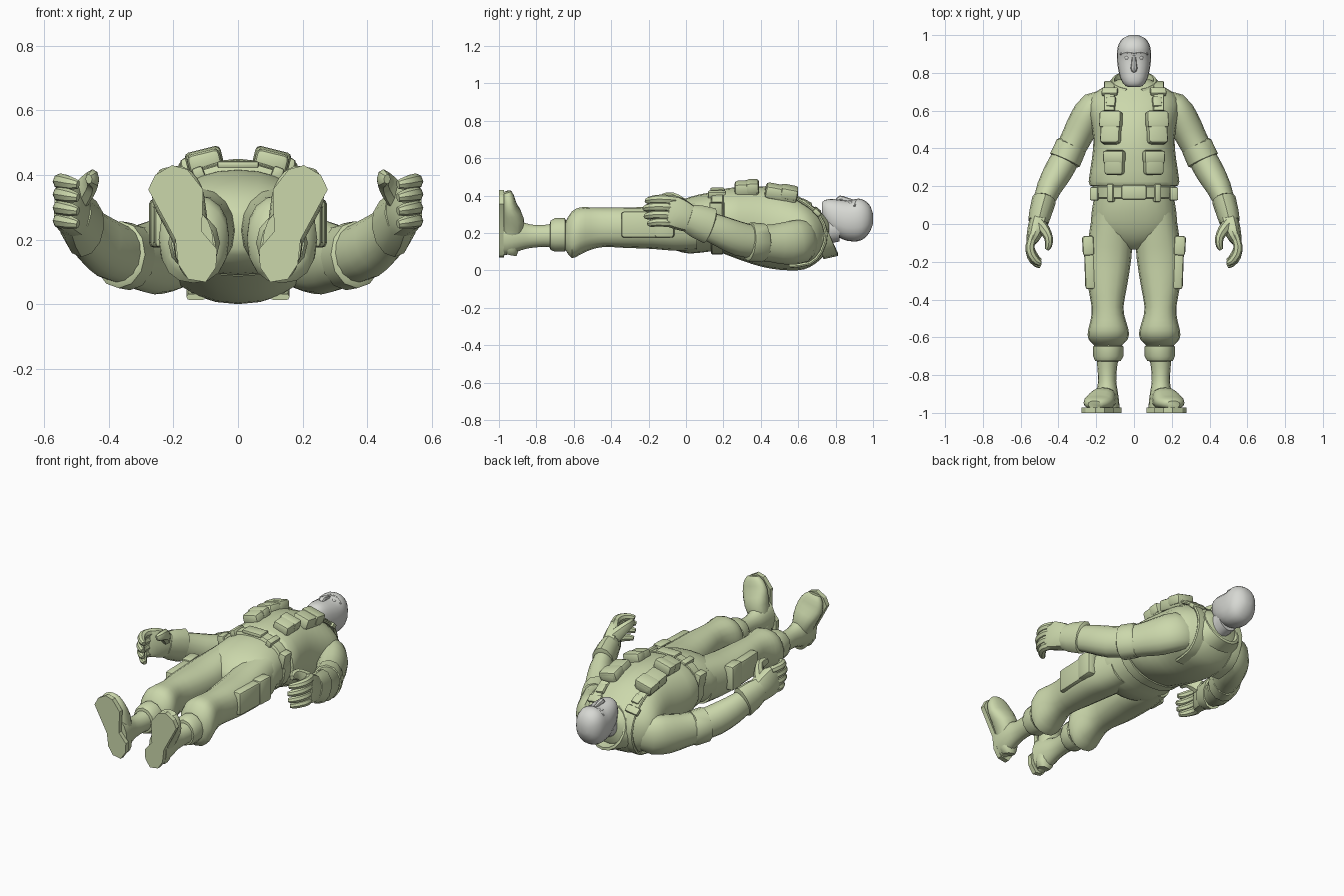
import bpy, bmesh, math
from mathutils import Vector, Matrix
from mathutils.bvhtree import BVHTree


def material(name, rgb):
    m = bpy.data.materials.new(name)
    m.diffuse_color = (*rgb, 1)
    return m


GREEN = material("pale olive", (0.60, 0.685, 0.41))
GREY = material("light grey", (0.68, 0.69, 0.655))


def finish(bm, name, mat=GREEN, mirror=False, angle=40):
    """Turn a bmesh into an object, with a mirrored twin if asked."""
    bmesh.ops.recalc_face_normals(bm, faces=bm.faces)
    for side in (("right", "left") if mirror else ("",)):
        if side == "left":
            bmesh.ops.scale(bm, vec=(-1, 1, 1), verts=bm.verts)
            bmesh.ops.reverse_faces(bm, faces=bm.faces)
        me = bpy.data.meshes.new(name)
        bm.to_mesh(me)
        me.materials.append(mat)
        ob = bpy.data.objects.new((side + "_" + name).strip("_"), me)
        bpy.context.collection.objects.link(ob)
        bpy.ops.object.select_all(action="DESELECT")
        ob.select_set(True)
        bpy.context.view_layer.objects.active = ob
        bpy.ops.object.shade_smooth_by_angle(angle=math.radians(angle))
    bm.free()
    return ob


def catmull(rows, sub):
    out = []
    for i in range(len(rows) - 1):
        a, b, c, d = (rows[max(i - 1, 0)], rows[i], rows[i + 1], rows[min(i + 2, len(rows) - 1)])
        for k in range(sub):
            t = k / sub
            out.append([0.5 * (2 * q + (r - p) * t + (2 * p - 5 * q + 4 * r - s) * t * t
                               + (3 * q - p - 3 * r + s) * t ** 3) for p, q, r, s in zip(a, b, c, d)])
    return out + [list(rows[-1])]


def tube(name, rows, mat=GREEN, mirror=False, axis=None, up=(0, 0, 1), n=16, p=2.0, sub=2):
    """Loft rings (x, y, z, half width, half height) along a path."""
    rows = catmull(rows, sub)
    bm = bmesh.new()
    rings = []
    for i, (x, y, z, ru, rv) in enumerate(rows):
        t = Vector(axis) if axis else (Vector(rows[min(i + 1, len(rows) - 1)][:3]) - Vector(rows[max(i - 1, 0)][:3]))
        t.normalize()
        u = t.cross(Vector(up)).normalized()
        v = u.cross(t)
        ring = []
        for k in range(n):
            c, s = math.cos(2 * math.pi * k / n), math.sin(2 * math.pi * k / n)
            du = math.copysign(abs(c) ** (2 / p), c) * ru
            dv = math.copysign(abs(s) ** (2 / p), s) * rv
            ring.append(bm.verts.new(Vector((x, y, z)) + u * du + v * dv))
        rings.append(ring)
    for a, b in zip(rings, rings[1:]):
        for k in range(n):
            bm.faces.new((a[k], a[(k + 1) % n], b[(k + 1) % n], b[k]))
    bm.faces.new(rings[0])
    bm.faces.new(rings[-1])
    return finish(bm, name, mat, mirror)


def body(name, rows, **kw):
    """Loft along y from rows of (y, x centre, half width, back z, front z)."""
    return tube(name, [(x, y, (b + f) / 2, r, (f - b) / 2) for y, x, r, b, f in rows], axis=(0, 1, 0), **kw)


def box(name, loc, size, rot=(0, 0, 0), bevel=0.012, mirror=False, mat=GREEN):
    bm = bmesh.new()
    bmesh.ops.create_cube(bm, size=1)
    bmesh.ops.scale(bm, vec=size, verts=bm.verts)
    bmesh.ops.bevel(bm, geom=bm.edges[:], offset=bevel, segments=2, profile=0.5, affect="EDGES")
    m = Matrix.Identity(4)
    for a, ax in zip(rot, "XYZ"):
        m = Matrix.Rotation(math.radians(a), 4, ax) @ m
    bmesh.ops.transform(bm, matrix=Matrix.Translation(loc) @ m, verts=bm.verts)
    return finish(bm, name, mat, mirror)


# Jacket torso and trouser hips
torso = body("jacket", [
    (0.20, 0, 0.225, 0.09, 0.43), (0.225, 0, 0.24, 0.08, 0.44), (0.35, 0, 0.222, 0.035, 0.45),
    (0.45, 0, 0.215, 0.01, 0.445), (0.55, 0, 0.232, 0.0, 0.42), (0.63, 0, 0.245, 0.005, 0.38),
    (0.69, 0, 0.215, 0.035, 0.335), (0.735, 0, 0.14, 0.075, 0.30), (0.765, 0, 0.085, 0.11, 0.27)], n=24, p=2.15)
body("hips", [(0.22, 0, 0.21, 0.11, 0.415), (0.12, 0, 0.215, 0.10, 0.415), (0.02, 0, 0.228, 0.09, 0.392),
              (-0.05, 0, 0.20, 0.105, 0.362), (-0.10, 0, 0.13, 0.13, 0.325), (-0.135, 0, 0.06, 0.17, 0.28)],
     n=24, p=2.2)

# Belt with buckle and loops
body("belt", [(0.135, 0, 0.216, 0.09, 0.428), (0.14, 0, 0.222, 0.085, 0.434), (0.195, 0, 0.224, 0.085, 0.438),
              (0.2, 0, 0.218, 0.09, 0.432)], n=24, p=2.2, sub=1)
box("belt_buckle", (0, 0.168, 0.432), (0.13, 0.075, 0.022), bevel=0.008)
box("belt_loop", (0.122, 0.165, 0.405), (0.035, 0.095, 0.04), (0, 20, 0), 0.008, True)
box("belt_side_loop", (0.205, 0.16, 0.32), (0.045, 0.07, 0.09), (0, 10, 0), 0.008, True)

# Chest pouches with flaps
for name, y, z, sx, sy, tilt in (("upper", 0.51, 0.415, 0.108, 0.175, -11), ("lower", 0.325, 0.440, 0.104, 0.13, 3)):
    x = 0.12 if name == "upper" else 0.103
    box(name + "_pouch", (x, y, z), (sx, sy, 0.07), (tilt, 14, 0), 0.018, True)
    box(name + "_pouch_flap", (x + 0.002, y + sy * 0.24, z + 0.009 + (-0.006 if name == "upper" else 0)),
        (sx + 0.01, sy * 0.52, 0.06), (tilt, 14, 0), 0.014, True)

# Harness straps wrapped over the shoulders
bm = bmesh.new()
bm.from_mesh(torso.data)
tree = BVHTree.FromBMesh(bm)
bm.free()
rows = []
for y, z in ((0.62, 0.42), (0.67, 0.37), (0.72, 0.30), (0.76, 0.2), (0.72, 0.1), (0.66, 0.04), (0.55, 0.0)):
    hit, normal, _, _ = tree.find_nearest(Vector((0.13, y, z)))
    q = hit + normal * 0.004
    rows.append((0.13, q.y, q.z, 0.010, 0.03))
tube("shoulder_strap", rows, mirror=True, up=(1, 0, 0), n=8, p=4)
box("strap_buckle", (0.128, 0.70, 0.314), (0.085, 0.045, 0.028), (-42, 8, 0), 0.008, True)
box("strap_tab", (0.122, 0.645, 0.358), (0.05, 0.06, 0.026), (-30, 10, 0), 0.008, True)

# Open collar, V-shaped at the front
bm = bmesh.new()
strips = []
for k in range(17):
    a = math.radians(-160 + 320 * k / 16)
    s, c = math.sin(a), math.cos(a)
    d = (1 - c) / 2
    strips.append([bm.verts.new(v) for v in (
        (0.165 * s, 0.735 - 0.05 * d, 0.195 - 0.135 * c), (0.118 * s, 0.812 - 0.10 * d, 0.205 - 0.128 * c),
        (0.105 * s, 0.812 - 0.10 * d, 0.205 - 0.112 * c), (0.09 * s, 0.72 - 0.05 * d, 0.2 - 0.1 * c))])
for a, b in zip(strips, strips[1:]):
    for j in range(4):
        bm.faces.new((a[j], a[(j + 1) % 4], b[(j + 1) % 4], b[j]))
bm.faces.new(strips[0])
bm.faces.new(strips[-1])
finish(bm, "collar")

# Masked head: neck, skull, nose, eyes and brow
body("neck", [(0.69, 0, 0.068, 0.13, 0.29), (0.75, 0, 0.066, 0.14, 0.30), (0.82, 0, 0.07, 0.155, 0.32)], mat=GREY)
body("head", [(0.726, 0, 0.034, 0.30, 0.36), (0.742, 0, 0.056, 0.25, 0.376), (0.78, 0, 0.075, 0.20, 0.382),
              (0.84, 0, 0.087, 0.165, 0.376), (0.88, 0, 0.09, 0.156, 0.374), (0.92, 0, 0.089, 0.156, 0.384),
              (0.955, 0, 0.08, 0.172, 0.374), (0.985, 0, 0.056, 0.21, 0.345), (1.0, 0, 0.022, 0.25, 0.30)],
     mat=GREY, n=20, p=2.3)
tube("nose", [(0, 0.89, 0.368, 0.010, 0.012), (0, 0.85, 0.377, 0.014, 0.016), (0, 0.825, 0.382, 0.018, 0.018),
              (0, 0.81, 0.372, 0.014, 0.012)], mat=GREY, n=8)
tube("brow_rim", [(0.0, 0.905, 0.374, 0.008, 0.009), (0.035, 0.91, 0.368, 0.008, 0.009),
                  (0.07, 0.9, 0.341, 0.006, 0.008)], mat=GREY, mirror=True, n=8)
bm = bmesh.new()
bmesh.ops.create_uvsphere(bm, u_segments=12, v_segments=8, radius=0.014)
bmesh.ops.translate(bm, vec=(0.036, 0.88, 0.357), verts=bm.verts)
finish(bm, "eye", GREY, True)

# Sleeves with rolled elbow cuffs
tube("upper_sleeve", [(0.13, 0.655, 0.16, 0.05, 0.09), (0.21, 0.622, 0.155, 0.08, 0.116),
                      (0.262, 0.54, 0.145, 0.086, 0.115), (0.308, 0.45, 0.145, 0.080, 0.10),
                      (0.345, 0.38, 0.148, 0.076, 0.095)], mirror=True)
tube("elbow_cuff", [(0.328, 0.42, 0.147, 0.074, 0.088), (0.332, 0.413, 0.147, 0.084, 0.104),
                    (0.366, 0.338, 0.153, 0.086, 0.104), (0.37, 0.33, 0.154, 0.07, 0.085)], mirror=True, n=12, sub=1)
tube("forearm", [(0.35, 0.37, 0.15, 0.075, 0.088), (0.40, 0.28, 0.17, 0.076, 0.092),
                 (0.45, 0.19, 0.207, 0.066, 0.085), (0.485, 0.10, 0.245, 0.053, 0.075)], mirror=True)

# Gloves: flared cuff, palm, four curled fingers and thumb
tube("glove_cuff", [(0.474, 0.135, 0.235, 0.05, 0.07), (0.476, 0.128, 0.238, 0.064, 0.098),
                    (0.495, 0.06, 0.262, 0.06, 0.09), (0.507, 0.01, 0.28, 0.054, 0.075)], mirror=True, n=12, sub=1)
tube("palm", [(0.50, 0.03, 0.27, 0.048, 0.07), (0.516, -0.02, 0.293, 0.047, 0.082),
              (0.534, -0.07, 0.315, 0.036, 0.087), (0.548, -0.10, 0.322, 0.022, 0.08)], mirror=True, n=12, p=2.6)
for i, (z, reach) in enumerate(((0.38, 0.0), (0.34, 0.012), (0.298, 0.006), (0.258, -0.012))):
    tube("finger_%d" % (i + 1), [(0.535, -0.06, z - 0.005, 0.023, 0.024), (0.55, -0.115, z, 0.024, 0.025),
                                 (0.543, -0.16 - reach, z, 0.024, 0.023), (0.516, -0.197 - reach, z - 0.006, 0.02, 0.02),
                                 (0.495, -0.209 - reach, z - 0.01, 0.013, 0.013)], mirror=True, n=8)
tube("thumb", [(0.51, 0.01, 0.31, 0.035, 0.045), (0.475, -0.03, 0.355, 0.03, 0.04), (0.452, -0.075, 0.385, 0.023, 0.032),
               (0.453, -0.115, 0.388, 0.019, 0.026), (0.462, -0.135, 0.387, 0.012, 0.015)], mirror=True, n=8)

# Trouser legs, bloused above the boots
body("trouser_leg", [(0.06, 0.115, 0.105, 0.11, 0.37), (-0.06, 0.123, 0.116, 0.105, 0.355),
                     (-0.18, 0.133, 0.119, 0.115, 0.34), (-0.32, 0.14, 0.105, 0.12, 0.337),
                     (-0.44, 0.14, 0.084, 0.125, 0.335), (-0.51, 0.137, 0.093, 0.11, 0.337),
                     (-0.565, 0.136, 0.108, 0.085, 0.337), (-0.61, 0.137, 0.104, 0.065, 0.315),
                     (-0.645, 0.138, 0.07, 0.11, 0.26)], mirror=True, p=2.3)
box("cargo_pocket", (0.232, -0.215, 0.245), (0.06, 0.26, 0.14), (0, 0, -2), 0.014, True)
box("cargo_pocket_flap", (0.242, -0.115, 0.25), (0.062, 0.105, 0.15), (0, 0, -3), 0.014, True)

# Boots: cuff, shaft, foot and sole
body("boot_cuff", [(-0.635, 0.137, 0.06, 0.12, 0.25), (-0.648, 0.136, 0.08, 0.10, 0.28),
                   (-0.70, 0.136, 0.08, 0.10, 0.28), (-0.725, 0.138, 0.068, 0.11, 0.265),
                   (-0.728, 0.138, 0.05, 0.13, 0.24)], mirror=True, n=12, sub=1)
body("boot_shaft", [(-0.68, 0.138, 0.062, 0.12, 0.255), (-0.76, 0.142, 0.052, 0.125, 0.243),
                    (-0.83, 0.142, 0.048, 0.12, 0.245), (-0.88, 0.142, 0.055, 0.108, 0.262),
                    (-0.93, 0.14, 0.06, 0.09, 0.285), (-0.975, 0.136, 0.06, 0.08, 0.29)], mirror=True)
tube("boot_foot", [(0.126, -0.94, 0.085, 0.03, 0.035), (0.13, -0.935, 0.115, 0.05, 0.04),
                   (0.142, -0.93, 0.19, 0.055, 0.055), (0.165, -0.926, 0.27, 0.07, 0.06),
                   (0.188, -0.942, 0.34, 0.08, 0.04), (0.203, -0.950, 0.395, 0.062, 0.03),
                   (0.208, -0.956, 0.42, 0.035, 0.02)], mirror=True, up=(0, 1, 0), p=2.4)
outline = [(0.278, 0.355), (0.256, 0.40), (0.204, 0.43), (0.157, 0.417), (0.108, 0.355), (0.112, 0.225), (0.065, 0.17),
           (0.068, 0.114), (0.10, 0.068), (0.154, 0.077), (0.185, 0.123), (0.194, 0.20)]
bm = bmesh.new()
face = bm.faces.new([bm.verts.new((x, -1.0, z)) for x, z in outline])
ext = bmesh.ops.extrude_face_region(bm, geom=[face])
bmesh.ops.translate(bm, vec=(0, 0.028, 0), verts=[g for g in ext["geom"] if isinstance(g, bmesh.types.BMVert)])
finish(bm, "boot_sole", mirror=True, angle=30)
